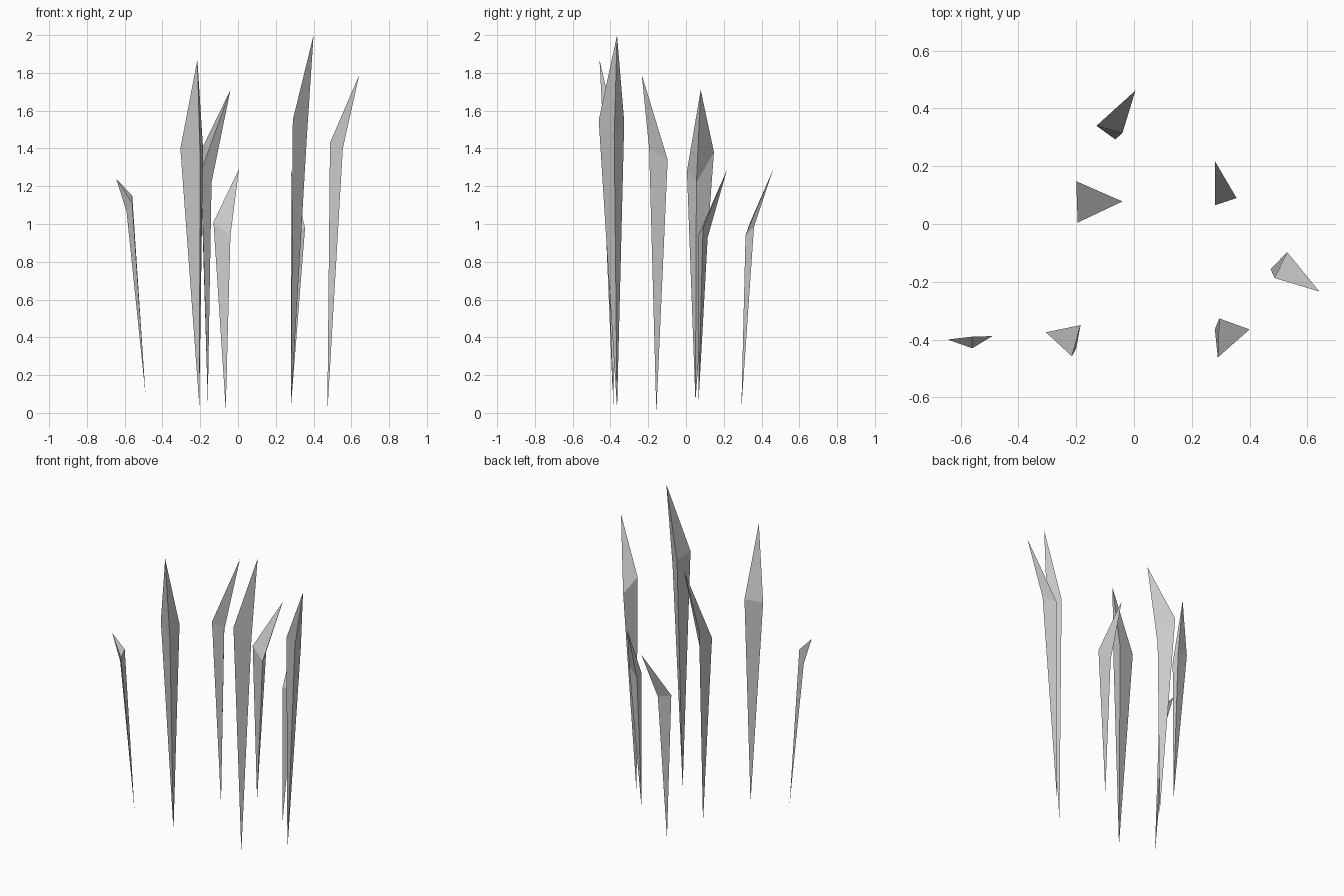
import bpy
import bmesh
from mathutils import Vector

# Remove the default cube only
default_cube = bpy.data.objects.get("Cube")
if default_cube:
    bpy.data.objects.remove(default_cube, do_unlink=True)

# Single pale stone colour
STONE = (0.6, 0.6, 0.6, 1.0)
stone = bpy.data.materials.new("pale_grey_stone")
stone.use_nodes = True
stone.diffuse_color = STONE
for node in stone.node_tree.nodes:
    if node.type == 'BSDF_PRINCIPLED':
        node.inputs["Base Color"].default_value = STONE


def add_shard(name, root, collar, tip):
    """Three-sided spike: a long taper from the root to the collar, then a short leaning point."""
    bm = bmesh.new()
    root_vert = bm.verts.new(Vector(root))
    tip_vert = bm.verts.new(Vector(tip))
    ring = [bm.verts.new(Vector(point)) for point in collar]
    for this_vert, next_vert in zip(ring, ring[1:] + ring[:1]):
        bm.faces.new((root_vert, next_vert, this_vert))
        bm.faces.new((this_vert, next_vert, tip_vert))
    bmesh.ops.recalc_face_normals(bm, faces=bm.faces)
    mesh = bpy.data.meshes.new(name)
    bm.to_mesh(mesh)
    bm.free()
    mesh.materials.append(stone)
    shard = bpy.data.objects.new(name, mesh)
    bpy.context.collection.objects.link(shard)
    return shard


# Front row of shards
add_shard("shard_front_far_right",
          root=(-.49, -.388, .1),
          collar=[(-.56, -.39, 1.15), (-.59, -.395, 1.065), (-.56, -.43, 1.11)],
          tip=(-.645, -.4, 1.24))
add_shard("shard_front_right",
          root=(-.205, -.385, .04),
          collar=[(-.305, -.375, 1.4), (-.185, -.35, 1.4), (-.2, -.43, 1.33)],
          tip=(-.215, -.458, 1.87))
add_shard("shard_front_left",
          root=(.28, -.365, .02),
          collar=[(.29, -.462, 1.55), (.295, -.327, 1.54), (.365, -.38, 1.47)],
          tip=(.4, -.365, 2))
add_shard("shard_front_far_left",
          root=(.473, -.157, 0),
          collar=[(.487, -.187, 1.43), (.53, -.097, 1.34), (.555, -.195, 1.4)],
          tip=(.642, -.234, 1.79))

# Middle and back shards
add_shard("shard_middle_right",
          root=(-.16, .05, .06),
          collar=[(-.2, .148, 1.38), (-.195, .005, 1.28), (-.14, .055, 1.22)],
          tip=(-.04, .078, 1.71))
add_shard("shard_middle_left",
          root=(.28, .065, .03),
          collar=[(.355, .09, .98), (.28, .065, .94), (.28, .115, .93)],
          tip=(.28, .218, 1.29))
add_shard("shard_back",
          root=(-.065, .293, .02),
          collar=[(-.13, .34, 1.01), (-.04, .315, .94), (-.045, .36, .985)],
          tip=(.005, .462, 1.29))
